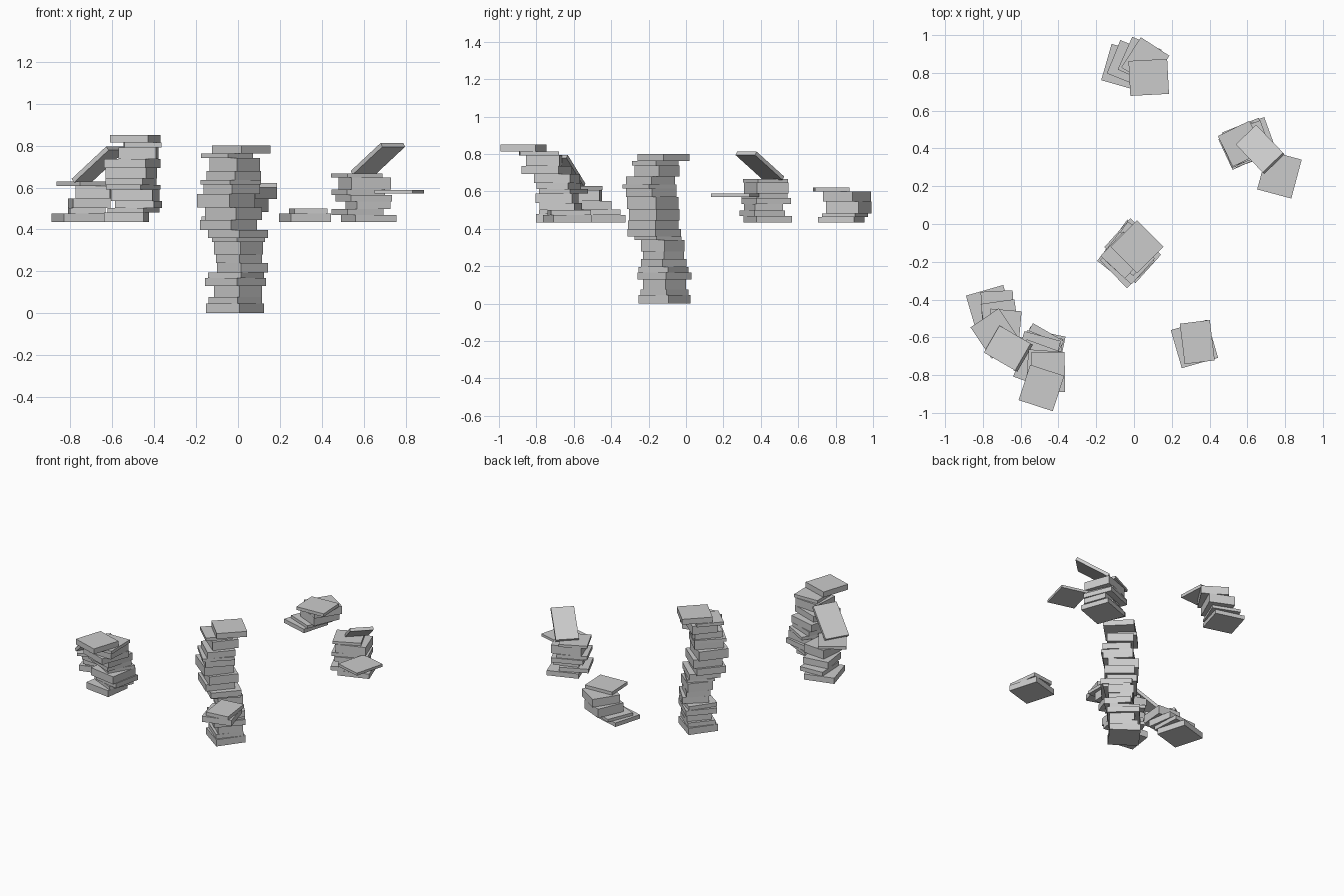
import bpy, bmesh
from math import radians, cos, sin
from mathutils import Matrix, Vector


def add_slab(bm, x, y, z, w, d, t, turn=0, tilt=0):
    """Box centred on x, y, z; turned about z, tilted up along its own x axis."""
    m = (Matrix.Translation(Vector((x, y, z)))
         @ Matrix.Rotation(radians(turn), 4, 'Z')
         @ Matrix.Rotation(radians(-tilt), 4, 'Y')
         @ Matrix.Diagonal((w, d, t, 1)))
    bmesh.ops.create_cube(bm, size=1, matrix=m)


def finish(bm, name):
    me = bpy.data.meshes.new(name)
    bm.to_mesh(me)
    bm.free()
    ob = bpy.data.objects.new(name, me)
    bpy.context.collection.objects.link(ob)


def stack(name, z, rows, leaning=None):
    """rows: thickness, x, y, width, depth, turn - piled upward from z."""
    bm = bmesh.new()
    for t, x, y, w, d, turn in rows:
        add_slab(bm, x, y, z + t / 2, w, d, t, turn)
        z += t
    if leaning:
        add_slab(bm, *leaning)
    finish(bm, name)


# Central tower: thickness, left x, right x, centre y, turn
tower = [
    (.047, -.152, .124, -.115, 54), (.030, -.140, .115, -.115, 50),
    (.053, -.114, .114, -.115, 48), (.038, -.157, .133, -.115, 48),
    (.027, -.143, .124, -.120, 55), (.045, -.100, .143, -.120, 42),
    (.040, -.105, .114, -.120, 46), (.060, -.114, .119, -.125, 50),
    (.018, -.124, .128, -.150, 42), (.040, -.143, .143, -.170, 48),
    (.047, -.181, .090, -.175, 50), (.060, -.157, .114, -.170, 50),
    (.065, -.195, .080, -.178, 52), (.045, -.165, .105, -.185, 46),
    (.022, -.180, .110, -.195, 44), (.043, -.150, .110, -.190, 48),
    (.060, -.135, .105, -.155, 50), (.022, -.177, .071, -.165, 47),
    (.038, -.124, .156, -.120, 45),
]
rows = []
for t, x0, x1, y, a in tower:
    side = (x1 - x0) / (cos(radians(a)) + sin(radians(a)))
    rows.append((t, (x0 + x1) / 2, y, side, side, a))
stack("central_tower", 0, rows)

# Short pile at the front right
stack("front_right_pile", .435, [
    (.040, .320, -.635, .20, .21, 16),
    (.025, .335, -.625, .16, .215, 7),
])

# Fanned pile at the back
stack("back_pile", .435, [
    (.028, -.050, .830, .20, .20, -16),
    (.020, -.020, .850, .19, .19, -22),
    (.062, .030, .870, .17, .19, -24),
    (.055, .060, .860, .18, .19, -33),
    (.022, .078, .776, .205, .185, 3),
])

# Right pile with a slab jutting out and a leaning slab on top
stack("right_pile", .435, [
    (.034, .625, .436, .21, .20, 20),
    (.028, .570, .408, .19, .18, 25),
    (.036, .620, .415, .17, .16, 20),
    (.032, .600, .430, .21, .20, 22),
    (.025, .575, .420, .20, .18, 24),
    (.058, .605, .430, .20, .18, 20),
    (.018, .567, .425, .185, .18, 26),
], (.668, .395, .737, .245, .15, .022, -46, 33))
bm = bmesh.new()
add_slab(bm, .77, .262, .58, .187, .213, .018, -15)
finish(bm, "right_jutting_slab")

# Left pile with a leaning slab on top
stack("left_pile", .435, [
    (.040, -.762, -.452, .205, .21, 16),
    (.028, -.722, -.455, .17, .20, 3),
    (.045, -.710, -.500, .18, .18, 8),
    (.060, -.685, -.545, .165, .18, -5),
    (.020, -.735, -.580, .18, .20, 34),
], (-.665, -.660, .710, .245, .165, .022, -30, 39))

# Tall pile at the front left, curling forward as it rises
stack("front_left_pile", .435, [
    (.045, -.532, -.700, .19, .18, -8),
    (.022, -.500, -.665, .19, .18, -25),
    (.035, -.475, -.670, .19, .19, -12),
    (.053, -.490, -.690, .20, .20, -10),
    (.022, -.500, -.655, .19, .19, -30),
    (.032, -.510, -.680, .19, .18, -22),
    (.050, -.510, -.690, .20, .20, -15),
    (.042, -.505, -.745, .21, .21, -20),
    (.056, -.475, -.760, .18, .18, -4),
    (.022, -.455, -.785, .178, .21, 1),
    (.038, -.490, -.868, .19, .197, -18),
])
